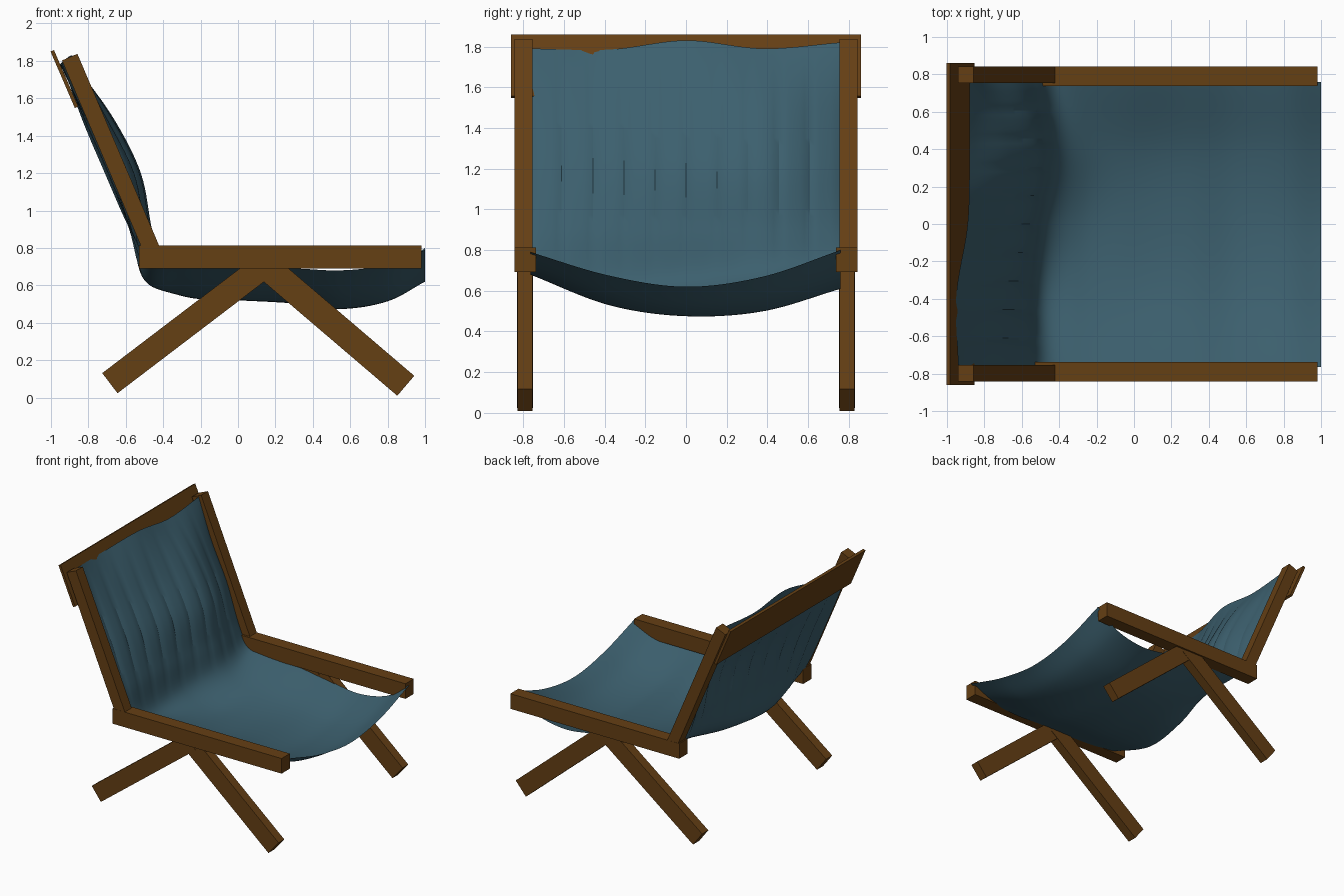
import bpy, bmesh, math
from mathutils import Vector

if "Cube" in bpy.data.objects:
    bpy.data.objects.remove(bpy.data.objects["Cube"])

def material(name, rgb):
    m = bpy.data.materials.new(name)
    m.diffuse_color = (*rgb, 1)
    m.use_nodes = True
    m.node_tree.nodes["Principled BSDF"].inputs["Base Color"].default_value = m.diffuse_color
    return m

wood = material("wood", (0.13, 0.05, 0.007))
cloth = material("cloth", (0.045, 0.115, 0.155))

def finish(name, bm, mat):
    me = bpy.data.meshes.new(name)
    bm.to_mesh(me)
    bm.free()
    me.materials.append(mat)
    ob = bpy.data.objects.new(name, me)
    bpy.context.collection.objects.link(ob)
    return ob

def beam(name, start, end, width, y0, y1):
    """Square-ended timber running from start to end in the x-z plane."""
    a, b = Vector(start), Vector(end)
    d = (b - a).normalized()
    n = Vector((-d.y, d.x)) * width / 2
    bm = bmesh.new()
    face = bm.faces.new([bm.verts.new((p.x, y0, p.y))
                         for p in (a - n, b - n, b + n, a + n)])
    ext = bmesh.ops.extrude_face_region(bm, geom=[face])
    bmesh.ops.translate(bm, vec=(0, y1 - y0, 0),
                        verts=[v for v in ext["geom"] if isinstance(v, bmesh.types.BMVert)])
    bmesh.ops.recalc_face_normals(bm, faces=bm.faces)
    return finish(name, bm, wood)

# Side frames: rail, back post and splayed legs on each side
for side, s in (("left", 1), ("right", -1)):
    def pair(name, start, end, width, ya, yb):
        beam(f"{side}_{name}", start, end, width, *sorted((s * ya, s * yb)))
    pair("seat_rail", (-0.53, 0.752), (0.98, 0.752), 0.122, 0.738, 0.843)
    pair("back_post", (-0.90, 1.82), (-0.442, 0.745), 0.09, 0.755, 0.842)
    pair("rear_leg", (-0.685, 0.077), (0.16, 0.72), 0.135, 0.752, 0.83)
    pair("front_leg", (0.897, 0.063), (0.145, 0.705), 0.14, 0.755, 0.828)

# Plank across the top of the back
beam("top_plank", (-0.993, 1.854), (-0.863, 1.552), 0.02, -0.86, 0.86)

# Sling profiles (x, z) from the top of the back to the front edge, per y station
stations = [-0.765, -0.38, 0.0, 0.38, 0.76]
profiles = [
    [(-.94, 1.79), (-.83, 1.5), (-.70, 1.2), (-.57, .90), (-.47, .74), (-.30, .70),
     (0, .69), (.3, .69), (.55, .68), (.8, .71), (1, .79)],
    [(-.95, 1.785), (-.80, 1.5), (-.66, 1.2), (-.57, .90), (-.50, .63), (-.30, .575),
     (0, .555), (.3, .555), (.55, .53), (.8, .57), (1, .675)],
    [(-.89, 1.83), (-.73, 1.5), (-.58, 1.2), (-.52, .90), (-.47, .65), (-.28, .54),
     (0, .52), (.3, .505), (.55, .475), (.8, .515), (1, .62)],
    [(-.88, 1.79), (-.67, 1.5), (-.52, 1.2), (-.46, .90), (-.40, .70), (-.25, .60),
     (0, .56), (.3, .525), (.55, .50), (.8, .55), (1, .67)],
    [(-.88, 1.82), (-.76, 1.5), (-.62, 1.2), (-.52, .90), (-.44, .74), (-.30, .71),
     (0, .69), (.3, .64), (.55, .61), (.8, .66), (1, .80)],
]

def spline(points, t):
    """Catmull-Rom through all points, t from 0 to 1."""
    n = len(points) - 1
    i = min(int(t * n), n - 1)
    f = t * n - i
    p1, p2 = points[i], points[i + 1]
    p0 = points[i - 1] if i > 0 else 2 * p1 - p2
    p3 = points[i + 2] if i + 2 <= n else 2 * p2 - p1
    return 0.5 * (2 * p1 + (p2 - p0) * f + (2 * p0 - 5 * p1 + 4 * p2 - p3) * f * f
                  + (3 * p1 - p0 - 3 * p2 + p3) * f ** 3)

grid = [[Vector((x, y, z)) for x, z in prof] for y, prof in zip(stations, profiles)]
U, V, PLEATS = 60, 80, 10
bm = bmesh.new()
rows = []
for j in range(V + 1):
    v = j / V
    across = [spline(p, v) for p in grid]
    # Narrow creases on the back that fade out toward the seat
    fade = math.sin(math.pi * min(v / 0.4, 1))
    row = []
    for i in range(U + 1):
        p = spline(across, i / U)
        p.x -= 0.012 * fade * (1 - abs(math.sin(math.pi * PLEATS * i / U))) ** 2
        row.append(bm.verts.new(p))
    rows.append(row)
for r0, r1 in zip(rows, rows[1:]):
    for i in range(U):
        bm.faces.new((r0[i], r1[i], r1[i + 1], r0[i + 1]))
sling = finish("sling_seat", bm, cloth)
bpy.context.view_layer.objects.active = sling
sling.select_set(True)
bpy.ops.object.shade_smooth_by_angle(angle=math.radians(30))
